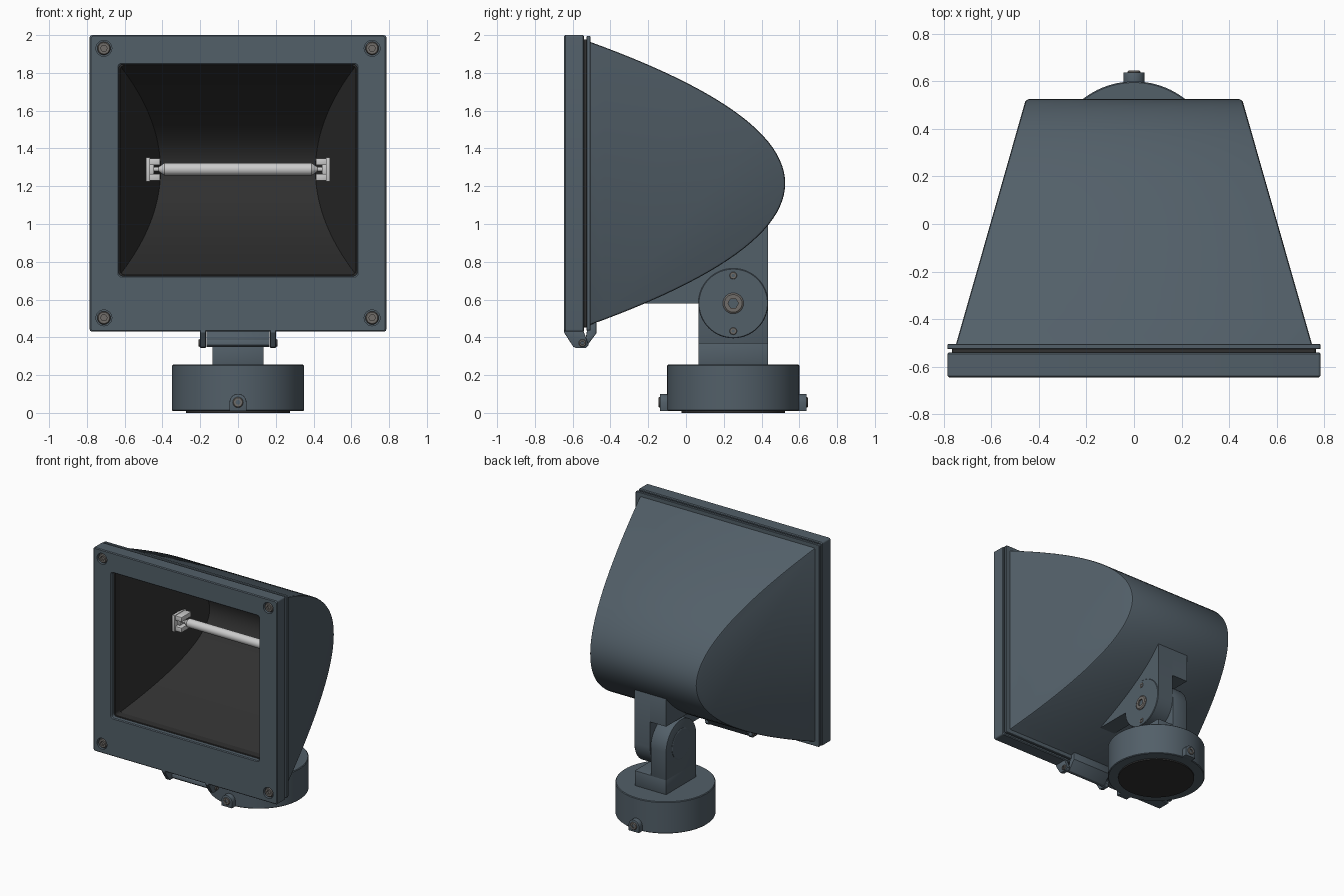
import bpy, bmesh, math
from mathutils import Vector

if "Cube" in bpy.data.objects:
    bpy.data.objects.remove(bpy.data.objects["Cube"])


def material(name, rgb):
    m = bpy.data.materials.new(name)
    m.diffuse_color = (*rgb, 1)
    m.use_nodes = True
    m.node_tree.nodes["Principled BSDF"].inputs["Base Color"].default_value = m.diffuse_color
    return m


PAINT = material("slate_paint", (0.085, 0.115, 0.14))
DARK = material("dark_reflector", (0.03, 0.03, 0.03))
STEEL = material("dull_steel", (0.16, 0.15, 0.14))
LAMP = material("lamp_white", (0.8, 0.8, 0.8))


def make(name, verts, faces, mat, bevel=0, flip=False):
    bm = bmesh.new()
    vs = [bm.verts.new(v) for v in verts]
    for f in faces:
        bm.faces.new([vs[i] for i in f])
    bmesh.ops.recalc_face_normals(bm, faces=bm.faces)
    if flip:
        bmesh.ops.reverse_faces(bm, faces=bm.faces)
    me = bpy.data.meshes.new(name)
    bm.to_mesh(me)
    bm.free()
    me.materials.append(mat)
    ob = bpy.data.objects.new(name, me)
    bpy.context.collection.objects.link(ob)
    if bevel:
        b = ob.modifiers.new("bevel", 'BEVEL')
        b.width, b.segments, b.angle_limit = bevel, 2, math.radians(40)
    return ob


def loft(name, loops, mat, wrap=False, bevel=0):
    n, k = len(loops[0]), len(loops)
    faces = []
    for a in range(k if wrap else k - 1):
        b = (a + 1) % k
        faces += [(a*n + i, a*n + (i+1) % n, b*n + (i+1) % n, b*n + i) for i in range(n)]
    if not wrap:
        faces += [tuple(range(n)), tuple(range((k-1)*n, k*n))]
    return make(name, [p for l in loops for p in l], faces, mat, bevel)


def prism(name, yz, x0, x1, mat=PAINT, bevel=0.004):
    return loft(name, [[(x, y, z) for y, z in yz] for x in (x0, x1)], mat, bevel=bevel)


def box(name, x0, x1, y0, y1, z0, z1, mat=PAINT, bevel=0.004):
    return prism(name, [(y0, z0), (y1, z0), (y1, z1), (y0, z1)], x0, x1, mat, bevel)


def circle(r, n=48, hexagon=False):
    pts = []
    for i in range(n):
        a = 2 * math.pi * i / n
        s = r
        if hexagon:
            s = r * math.cos(math.pi/6) / math.cos(a % (math.pi/3) - math.pi/6)
        pts.append((s*math.cos(a), s*math.sin(a)))
    return pts


def turned(name, pos, axis, profile, mat=PAINT, n=48, hex_from=99):
    """Lofted rings along an axis; profile is (distance, radius)."""
    q = Vector(axis).to_track_quat('Z', 'Y')
    loops = [[Vector(pos) + q @ Vector((x, y, d)) for x, y in circle(r, n, k >= hex_from)]
             for k, (d, r) in enumerate(profile)]
    return loft(name, loops, mat)


def screw(name, pos, axis, r, h):
    return turned(name, pos, axis, [(0, r), (h*.7, r), (h, r*.85), (h, r*.5), (h*.3, r*.5)],
                  STEEL, 24, 3)


def round_rect(hx, z0, z1, y, r):
    pts = []
    for cx, cz, a0 in ((hx-r, z1-r, 0), (r-hx, z1-r, 90), (r-hx, z0+r, 180), (hx-r, z0+r, 270)):
        for k in range(5):
            a = math.radians(a0 + k*22.5)
            pts.append((cx + r*math.cos(a), y, cz + r*math.sin(a)))
    return pts


def ring(name, hx, z0, z1, y0, y1, c, mat=PAINT, inner=(0.63, 0.725, 1.845)):
    ix, a, b = inner
    spec = [(0, y0+c), (0, y1-c), (c, y1)]
    loops = [round_rect(hx-c, z0+c, z1-c, y0, 0.012)]
    loops += [round_rect(hx-i, z0+i, z1-i, y, 0.012) for i, y in spec]
    loops += [round_rect(ix, a, b, y1, 0.02), round_rect(ix, a, b, y0+c, 0.02),
              round_rect(ix+c, a-c, b+c, y0, 0.02)]
    return loft(name, loops, mat, wrap=True)


def trough(name, yf, yb, zc, h, wf, wb, mat, bevel=0, flip=False, n=48):
    """Parabolic trough with flat tapering ends and an open front."""
    verts, m = [], n + 1
    for s in (-1, 1):
        for i in range(m):
            t = 2*i/n - 1
            verts.append((s*(wb + (wf-wb)*t*t), yb - (yb-yf)*t*t, zc + h*t))
    faces = [(i, i+1, m+i+1, m+i) for i in range(n)]
    faces += [tuple(range(m)), tuple(range(m, 2*m))]
    return make(name, verts, faces, mat, bevel, flip)


# Housing and reflector
trough("housing", -0.51, 0.525, 1.215, 0.75, 0.75, 0.455, PAINT, bevel=0.012)
trough("reflector", -0.56, 0.24, 1.285, 0.56, 0.63, 0.41, DARK, flip=True)

# Front frame, gasket and housing flange
frame = ring("front_frame", 0.785, 0.43, 2.0, -0.645, -0.54, 0.006)
ring("gasket", 0.765, 0.452, 1.978, -0.545, -0.52, 0.002, DARK)
ring("housing_flange", 0.785, 0.435, 1.995, -0.527, -0.505, 0.003)
ring("opening_seal", 0.634, 0.721, 1.849, -0.61, -0.55, 0.002, DARK, (0.622, 0.733, 1.837))

# Corner screws sunk in the frame
cutters = []
for sx in (-1, 1):
    for z in (0.503, 1.93):
        cut = turned("screw_cutter", (sx*0.71, -0.62, z), (0, -1, 0), [(0, 0.042), (0.06, 0.042)], PAINT, 32)
        cut.hide_render = True
        cutters.append(cut)
        mod = frame.modifiers.new("recess", 'BOOLEAN')
        mod.object, mod.solver = cut, 'EXACT'
        screw("corner_screw", (sx*0.71, -0.618, z), (0, -1, 0), 0.035, 0.024)

# Lamp tube
turned("lamp_tube", (0, -0.04, 1.29), (1, 0, 0),
       [(-0.47, 0.012), (-0.42, 0.012), (-0.39, 0.033), (0.39, 0.033), (0.42, 0.012), (0.47, 0.012)], LAMP, 24)

# Lamp holders: wall plate with two clips
for s in (-1, 1):
    def hold(name, xa, xb, y0, y1, z0, z1):
        box(name, min(s*xa, s*xb), max(s*xa, s*xb), y0, y1, z0, z1, LAMP, 0.003)
    hold("holder_plate", 0.465, 0.487, -0.11, 0.03, 1.225, 1.352)
    hold("holder_core", 0.445, 0.47, -0.07, -0.01, 1.265, 1.315)
    for d in (-1, 1):
        z = 1.289 + d*0.041
        hold("holder_clip", 0.412, 0.47, -0.10, 0.02, z-0.018, z+0.018)

# Hinge under the frame
for s in (-1, 1):
    xs = sorted((s*0.17, s*0.2))
    prism("hinge_ear", [(-0.645, 0.44), (-0.645, 0.425), (-0.597, 0.35), (-0.58, 0.343),
                        (-0.53, 0.343), (-0.515, 0.36), (-0.545, 0.44)], *xs)
    screw("hinge_screw", (s*0.195, -0.548, 0.37), (s, 0, 0), 0.02, 0.014)
prism("hinge_bar", [(-0.57, 0.36), (-0.555, 0.348), (-0.53, 0.348), (-0.475, 0.42),
                    (-0.475, 0.48), (-0.52, 0.46), (-0.53, 0.40), (-0.565, 0.385)], -0.168, 0.168)

# Upper bracket: fin on one half, full-width block above
prism("bracket_fin", [(-0.22, 0.58), (0.435, 0.58), (0.435, 1.0), (0.42, 1.03), (-0.2, 0.62)], 0.002, 0.135, bevel=0)
prism("bracket_block", [(0.15, 0.78), (0.435, 0.78), (0.435, 1.0), (0.42, 1.03)], -0.135, 0.003, bevel=0)
turned("bracket_disc", (0.002, 0.25, 0.58), (1, 0, 0), [(0, 0.185), (0.133, 0.185), (0.137, 0.181)], n=64)
screw("pivot_bolt", (0.13, 0.25, 0.58), (1, 0, 0), 0.055, 0.02)
for dz in (-0.147, 0.147):
    screw("pivot_pin", (0.13, 0.25, 0.58 + dz), (1, 0, 0), 0.02, 0.012)

# Lower bracket: foot block and rounded tongue on the other half
box("stand_foot", -0.135, 0.135, 0.065, 0.435, 0.25, 0.37)
arc = [(0.25 + 0.185*math.cos(math.pi*i/24), 0.58 + 0.185*math.sin(math.pi*i/24)) for i in range(25)]
prism("stand_tongue", [(0.065, 0.36), (0.435, 0.36)] + arc, -0.135, -0.002)
turned("tongue_cap", (-0.13, 0.25, 0.58), (-1, 0, 0), [(0, 0.115), (0.007, 0.115), (0.01, 0.11)])

# Round base with cable lugs front and back
turned("base", (0, 0.25, 0.01), (0, 0, 1), [(0, 0.345), (0.005, 0.35), (0.24, 0.35), (0.245, 0.345)], n=96)
turned("base_pad", (0, 0.25, 0), (0, 0, 1), [(0, 0.275), (0.02, 0.275)], DARK, 64)
for s in (-1, 1):
    lug = [(-0.045, 0.01), (0.045, 0.01)]
    lug += [(0.045*math.cos(math.pi*i/12), 0.056 + 0.045*math.sin(math.pi*i/12)) for i in range(13)]
    loft("base_lug", [[(x, 0.25 + s*d, z) for x, z in lug] for d in (0.32, 0.388)], PAINT, bevel=0.004)
    screw("lug_screw", (0, 0.25 + s*0.38, 0.056), (0, s, 0), 0.028, 0.015)

# Apply modifiers, drop cutters, smooth with sharp edges kept
bpy.ops.object.select_all(action='SELECT')
bpy.context.view_layer.objects.active = frame
bpy.ops.object.convert(target='MESH')
for c in cutters:
    bpy.data.objects.remove(c)
bpy.ops.object.shade_smooth_by_angle(angle=math.radians(30))
